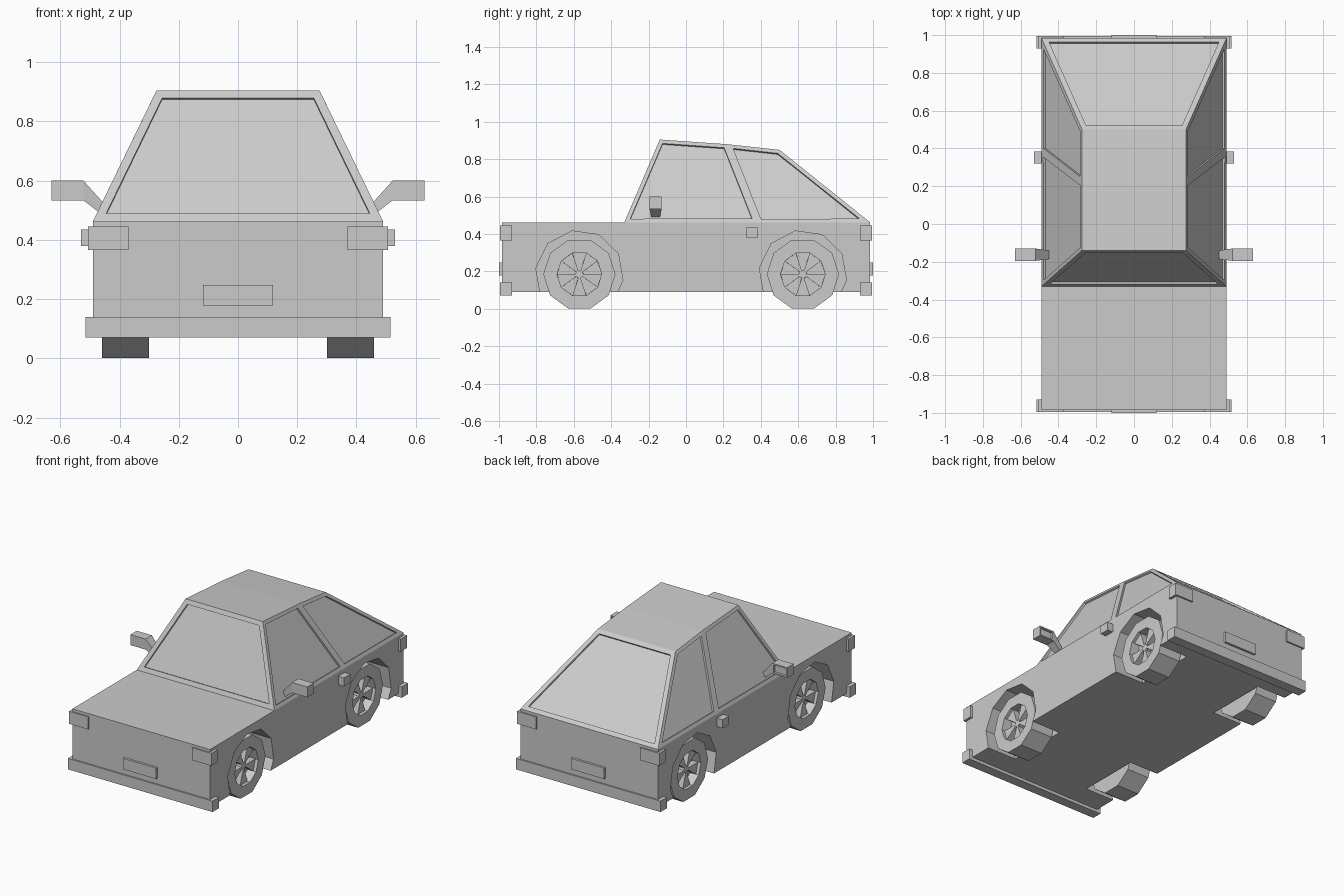
import bpy, bmesh
from math import radians, sin, cos
from mathutils import Vector

if "Cube" in bpy.data.objects:
    bpy.data.objects.remove(bpy.data.objects["Cube"])

GREY = (0.6, 0.6, 0.6, 1)
paint = bpy.data.materials.new("plain_grey")
paint.use_nodes = True
paint.diffuse_color = GREY
paint.node_tree.nodes["Principled BSDF"].inputs["Base Color"].default_value = GREY

WHEEL_Z, FRONT_Y, REAR_Y = 0.185, -0.57, 0.625


def finish(bm, name):
    bmesh.ops.recalc_face_normals(bm, faces=bm.faces)
    mesh = bpy.data.meshes.new(name)
    bm.to_mesh(mesh)
    bm.free()
    mesh.materials.append(paint)
    obj = bpy.data.objects.new(name, mesh)
    bpy.context.collection.objects.link(obj)
    return obj


def box_bm(lo, hi):
    bm = bmesh.new()
    lo, hi = Vector(lo), Vector(hi)
    bmesh.ops.create_cube(bm, size=1)
    for v in bm.verts:
        v.co = (lo + hi) / 2 + v.co * (hi - lo)
    return bm


def box(name, lo, hi):
    return finish(box_bm(lo, hi), name)


def mirrored(obj, name):
    """Copy of a left-hand part for the right side."""
    bm = bmesh.new()
    bm.from_mesh(obj.data)
    for v in bm.verts:
        v.co.x *= -1
    return finish(bm, name)


def face_to(bm, axis):
    bm.normal_update()
    return max(bm.faces, key=lambda f: f.normal.dot(Vector(axis)))


def drum(x0, x1, y, radius, turn):
    """Ten-sided drum lying along x."""
    bm = bmesh.new()
    ring = [bm.verts.new((x0, y + radius * cos(a), WHEEL_Z + radius * sin(a)))
            for a in (radians(turn + 36 * i) for i in range(10))]
    base = bm.faces.new(ring)
    out = bmesh.ops.extrude_face_region(bm, geom=[base], use_keep_orig=True)["geom"]
    for v in out:
        if isinstance(v, bmesh.types.BMVert):
            v.co.x = x1
    bmesh.ops.recalc_face_normals(bm, faces=bm.faces)
    return bm


# Lower body with wheel arches cut out
body = box("body", (-0.49, -0.985, 0.09), (0.49, 0.985, 0.462))
for y in (FRONT_Y, REAR_Y):
    for s in (-1, 1):
        cutter = finish(drum(s * 0.28, s * 0.6, y, 0.235, 28), "arch_cutter")
        cutter.hide_render = True
        mod = body.modifiers.new("arch", "BOOLEAN")
        mod.operation, mod.object, mod.solver = "DIFFERENCE", cutter, "EXACT"
        bpy.context.view_layer.objects.active = body
        bpy.ops.object.modifier_apply(modifier=mod.name)
        bpy.data.objects.remove(cutter)

# Cabin: base outline and roof outline, front to back, with a pillar in the middle
bm = bmesh.new()
low = [(-0.33, 0.462), (0.385, 0.462), (0.985, 0.462)]
high = [(-0.14, 0.905), (0.22, 0.88), (0.5, 0.85)]
rows = {}
for s in (-1, 1):
    rows[s] = ([bm.verts.new((s * 0.49, y, z)) for y, z in low],
               [bm.verts.new((s * 0.275, y, z)) for y, z in high])
(rl, rh), (ll, lh) = rows[-1], rows[1]
ends = [bm.faces.new((rl[i], ll[i], lh[i], rh[i])) for i in (0, 2)]
sides = []
for i in (0, 1):
    sides += [bm.faces.new((a[i], a[i + 1], b[i + 1], b[i])) for a, b in rows.values()]
    bm.faces.new((rh[i], rh[i + 1], lh[i + 1], lh[i]))
    bm.faces.new((rl[i], rl[i + 1], ll[i + 1], ll[i]))
bmesh.ops.recalc_face_normals(bm, faces=bm.faces)
# Recessed windows
for panes, margin in ((ends, 0.029), (sides, 0.022)):
    bmesh.ops.inset_individual(bm, faces=panes, thickness=margin, use_even_offset=True)
    bmesh.ops.inset_individual(bm, faces=panes, thickness=0.0003, depth=-0.012)
finish(bm, "cabin")

# Bumpers, lights and number plates at both ends
for end, s in (("front", -1), ("rear", 1)):
    y0, y1 = sorted((s * 0.93, s * 0.995))
    box(end + "_bumper", (-0.515, y0, 0.07), (0.515, y1, 0.14))
    light = box(end + "_light_left", (0.37, y0, 0.365), (0.507, y1, 0.445))
    mirrored(light, end + "_light_right")
    p0, p1 = sorted((s * 0.98, s * 1.0))
    box(end + "_plate", (-0.118, p0, 0.178), (0.118, p1, 0.248))

# Door handles
handle = box("door_handle_left", (0.48, 0.32, 0.38), (0.53, 0.385, 0.435))
mirrored(handle, "door_handle_right")

# Wing mirrors: housing, recessed glass, tapered arm
bm = box_bm((0.522, -0.195, 0.533), (0.63, -0.13, 0.6))
glass = face_to(bm, (0, 1, 0))
bmesh.ops.inset_individual(bm, faces=[glass], thickness=0.012)
bmesh.ops.inset_individual(bm, faces=[glass], thickness=0.0003, depth=-0.015)
inner = face_to(bm, (-1, 0, 0))
arm = bmesh.ops.extrude_face_region(bm, geom=[inner])["geom"]
bmesh.ops.delete(bm, geom=[inner], context="FACES_ONLY")
for v in arm:
    if isinstance(v, bmesh.types.BMVert):
        top = v.co.z > 0.56
        v.co.x, v.co.z = (0.45, 0.52) if top else (0.465, 0.49)
        v.co.y = -0.163 + (v.co.y + 0.163) * 0.7
mirror = finish(bm, "wing_mirror_left")
mirrored(mirror, "wing_mirror_right")

# Wheels: tyre, sunken rim, five wedge spokes around a hub
for end, y in (("front", FRONT_Y), ("rear", REAR_Y)):
    bm = drum(0.3, 0.46, y, 0.193, 0)
    disc = face_to(bm, (1, 0, 0))
    bmesh.ops.inset_individual(bm, faces=[disc], thickness=0.07, use_even_offset=True)
    bmesh.ops.inset_individual(bm, faces=[disc], thickness=0.0003, depth=-0.02)
    wedges = bmesh.ops.inset_individual(bm, faces=[disc], thickness=0.093,
                                        use_even_offset=True)["faces"]
    centre = Vector((0.44, y, WHEEL_Z))
    wedges.sort(key=lambda f: Vector((0, 1)).angle_signed(
        (f.calc_center_median() - centre).yz))
    bmesh.ops.inset_individual(bm, faces=wedges[::2], thickness=0.0003, depth=-0.04)
    wheel = finish(bm, end + "_wheel_left")
    mirrored(wheel, end + "_wheel_right")
